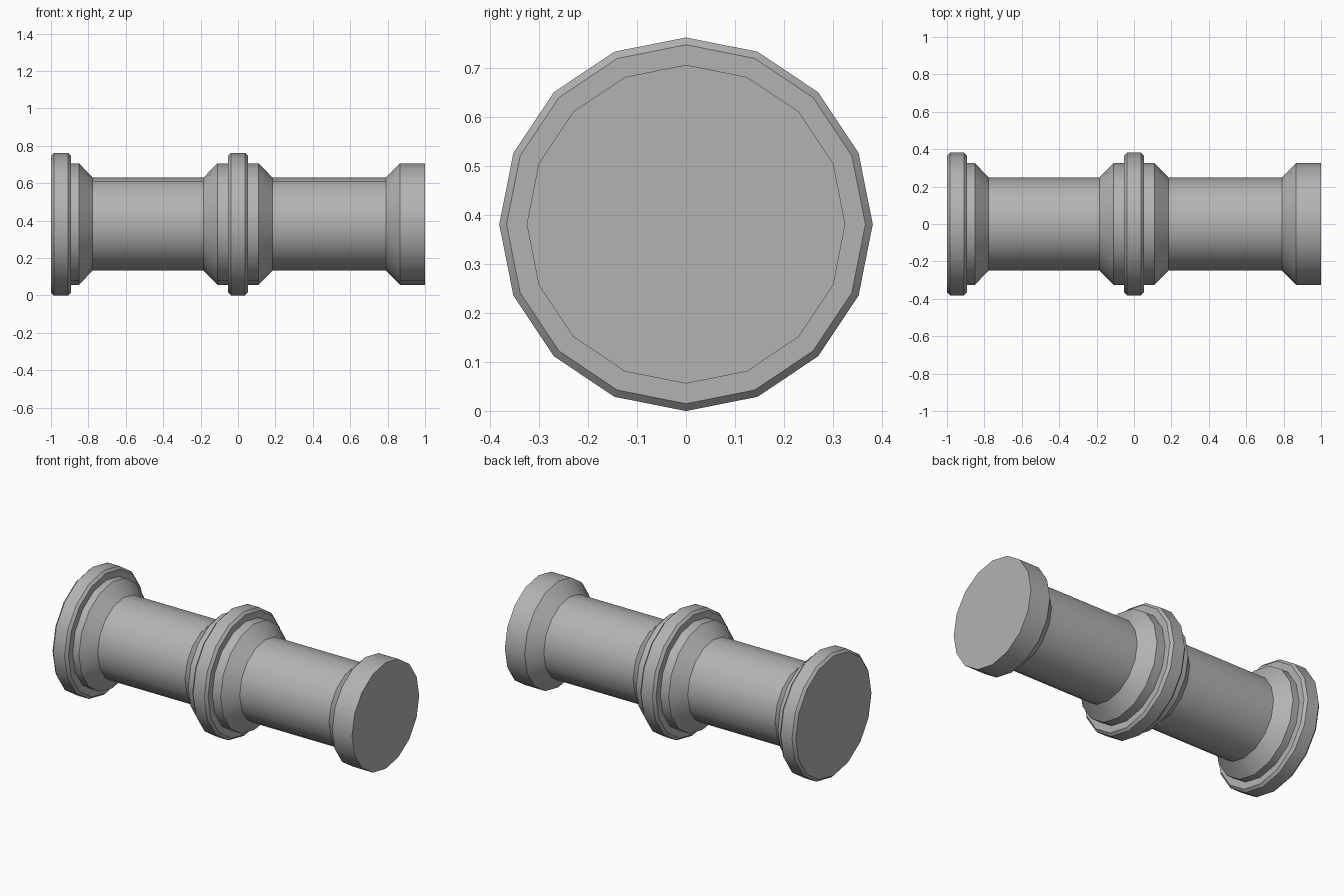
import bpy
import bmesh
from math import cos, sin, tau, radians

cube = bpy.data.objects.get("Cube")
if cube:
    bpy.data.objects.remove(cube, do_unlink=True)

SIDES = 16
RIM, BEVEL, COLLAR, SHAFT = 0.381, 0.366, 0.325, 0.248

grey = bpy.data.materials.new("plain grey")
grey.use_nodes = True
colour = (0.45, 0.45, 0.45, 1)
grey.diffuse_color = colour
grey.node_tree.nodes["Principled BSDF"].inputs["Base Color"].default_value = colour


def lathe(name, profile, cap_start=False, cap_end=False):
    """Turn a profile of (x, radius) points around the long axis."""
    bm = bmesh.new()
    rings = []
    for x, r in profile:
        angles = [tau * i / SIDES for i in range(SIDES)]
        rings.append([bm.verts.new((x, r * sin(a), r * cos(a))) for a in angles])
    for a, b in zip(rings, rings[1:]):
        for i in range(SIDES):
            j = (i + 1) % SIDES
            bm.faces.new((a[i], a[j], b[j], b[i]))
    if cap_start:
        bm.faces.new(rings[0][::-1])
    if cap_end:
        bm.faces.new(rings[-1])
    # Point every face away from the axis, and the caps outward
    for f in bm.faces:
        f.normal_update()
    side = [f for f in bm.faces if len(f.verts) == 4]
    middle = side[len(side) // 2]
    bmesh.ops.recalc_face_normals(bm, faces=bm.faces)
    barrel = max(side, key=lambda f: abs(f.normal.y) + abs(f.normal.z))
    centre = barrel.calc_center_median()
    if barrel.normal.y * centre.y + barrel.normal.z * centre.z < 0:
        bmesh.ops.reverse_faces(bm, faces=bm.faces)
    mesh = bpy.data.meshes.new(name)
    bm.to_mesh(mesh)
    bm.free()
    mesh.materials.append(grey)
    obj = bpy.data.objects.new(name, mesh)
    bpy.context.collection.objects.link(obj)
    obj.location.z = RIM
    bpy.ops.object.select_all(action="DESELECT")
    obj.select_set(True)
    bpy.context.view_layer.objects.active = obj
    bpy.ops.object.shade_smooth_by_angle(angle=radians(30))
    return obj


def flange(start, end):
    """Bevelled rim whose edges are softened on both sides."""
    c = 0.015
    return [(start, BEVEL), (start + c, RIM), (end - c, RIM), (end, BEVEL)]


# End flange with its neck
lathe("end_flange", flange(-1, -0.893) + [(-0.893, COLLAR)], cap_start=True)
lathe("end_neck", [(-0.893, COLLAR), (-0.85, COLLAR), (-0.777, SHAFT)])

# Middle joint: a rim between two tapering collars
lathe("middle_flange",
      [(-0.053, COLLAR)] + flange(-0.053, 0.053) + [(0.053, COLLAR)])
for side, name in ((-1, "right_collar"), (1, "left_collar")):
    lathe(name, [(side * x, r) for x, r in
                 ((0.053, COLLAR), (0.11, COLLAR), (0.185, SHAFT))])

# Straight pipe runs
lathe("right_pipe", [(-0.777, SHAFT), (-0.185, SHAFT)])
lathe("left_pipe", [(0.185, SHAFT), (0.79, SHAFT)])

# Plain flared end
lathe("flared_end", [(0.79, SHAFT), (0.866, COLLAR), (1, COLLAR)], cap_end=True)
